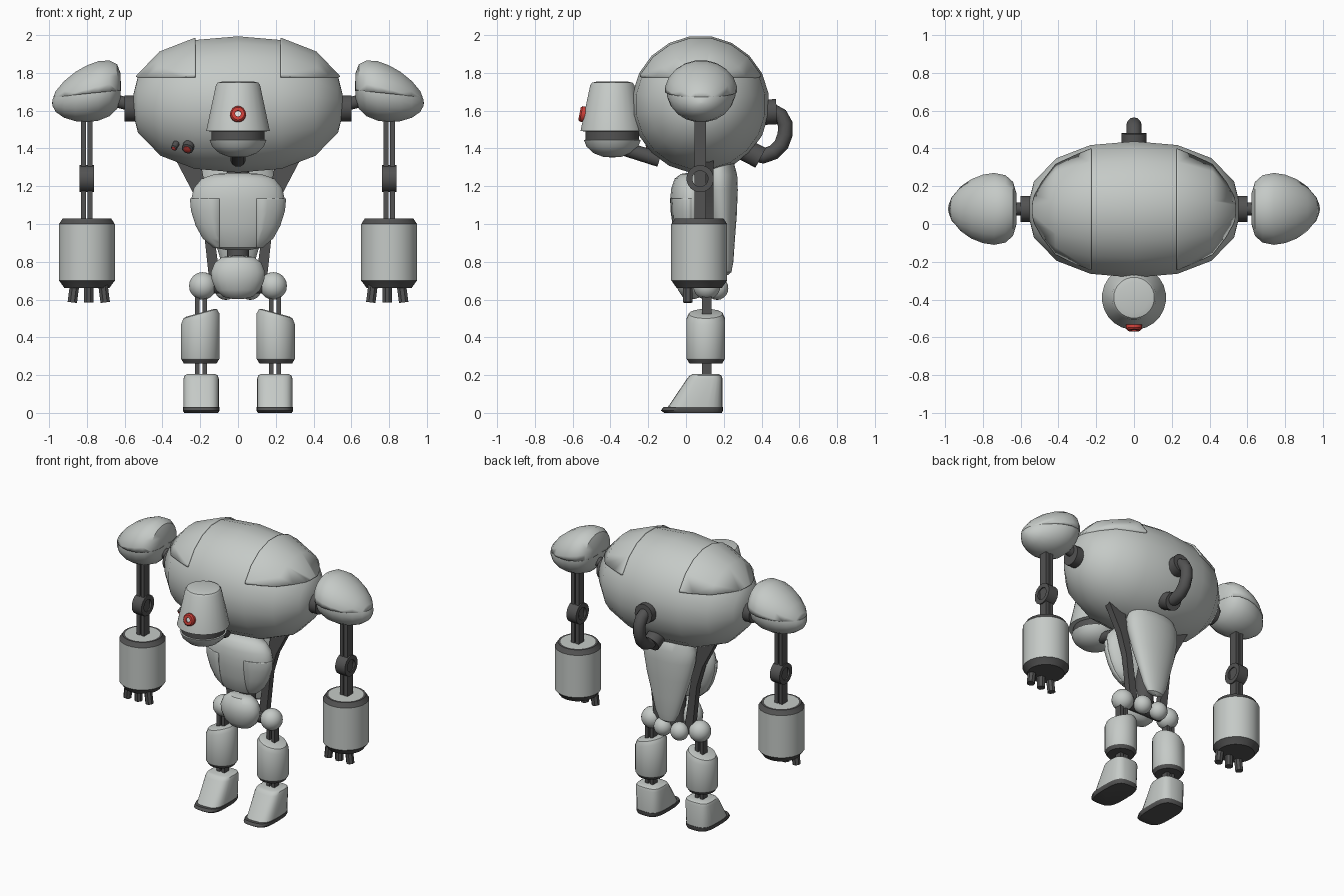
import bpy, bmesh, math
from mathutils import Vector, Matrix

if "Cube" in bpy.data.objects:
    bpy.data.objects.remove(bpy.data.objects["Cube"])


def material(name, rgb):
    m = bpy.data.materials.new(name)
    m.diffuse_color = (*rgb, 1)
    m.use_nodes = True
    m.node_tree.nodes["Principled BSDF"].inputs["Base Color"].default_value = m.diffuse_color
    return m


LIGHT = material("light_grey", (0.56, 0.59, 0.57))
DARK = material("dark_grey", (0.085, 0.085, 0.085))
RED = material("red", (0.62, 0.05, 0.04))
WHITE = material("white", (0.85, 0.85, 0.85))


def finish(name, bm, mats, rule=None, both=False, angle=35, shell=0):
    """Turn a bmesh into an object; rule(face centre, normal) picks the colour."""
    me = bpy.data.meshes.new(name)
    for f in bm.faces:
        f.smooth = True
        if rule:
            f.material_index = int(rule(f.calc_center_median(), f.normal))
    bm.to_mesh(me)
    bm.free()
    for m in mats:
        me.materials.append(m)
    me.set_sharp_from_angle(angle=math.radians(angle))
    ob = bpy.data.objects.new(name, me)
    bpy.context.collection.objects.link(ob)
    if shell:
        mod = ob.modifiers.new("shell", 'SOLIDIFY')
        mod.thickness, mod.offset = shell, -1
    if both:
        mod = ob.modifiers.new("mirror", 'MIRROR')
        mod.use_mirror_merge = False
    return ob


def skin(bm, rings, closed=False):
    """Bridge rings of equal length and cap the ends."""
    rows = [[bm.verts.new(p) for p in r] for r in rings]
    n = len(rows[0])
    pairs = list(zip(rows, rows[1:])) + ([(rows[-1], rows[0])] if closed else [])
    for a, b in pairs:
        for i in range(n):
            j = (i + 1) % n
            bm.faces.new((a[i], a[j], b[j], b[i]))
    if not closed:
        bm.faces.new(rows[0][::-1])
        bm.faces.new(rows[-1])
    bmesh.ops.remove_doubles(bm, verts=bm.verts, dist=1e-5)
    bmesh.ops.recalc_face_normals(bm, faces=bm.faces)


def lathe(name, prof, at, axis=(0, 0, 1), n=20, mats=(LIGHT,), rule=None, scale=(1, 1, 1),
          both=False, cuts=(), warp=None, closed=False, shell=0, angle=35):
    """Revolve (radius, height) points; cuts are (point, normal) planes, keeping the normal side."""
    q = Vector(axis).to_track_quat('Z', 'Y')
    at = Vector(at)
    rings = []
    for r, h in prof:
        r = max(r, 0.0005)
        ring = []
        for i in range(n):
            t = 2 * math.pi * (i + 0.5) / n
            v = q @ Vector((r * math.cos(t), r * math.sin(t), h))
            v = Vector([a * b for a, b in zip(v, scale)]) + at
            ring.append(warp(v) if warp else v)
        rings.append(ring)
    bm = bmesh.new()
    skin(bm, rings, closed)
    for co, no in cuts:
        bmesh.ops.bisect_plane(bm, geom=bm.verts[:] + bm.edges[:] + bm.faces[:],
                               plane_co=co, plane_no=no, clear_inner=True)
    bm.normal_update()
    return finish(name, bm, mats, rule, both, angle, shell)


def ball(name, at, radii, n=20, **kw):
    prof = [(math.cos(t), math.sin(t)) for t in [math.pi * (k / 10 - 0.5) for k in range(11)]]
    return lathe(name, prof, at, n=n, scale=radii, **kw)


def rod(name, a, b, r, n=12, mats=(DARK,), both=False):
    d = Vector(b) - Vector(a)
    return lathe(name, [(r, 0), (r, d.length)], a, d, n, mats, both=both)


def box(name, lo, hi, mat=DARK, both=True):
    bm = bmesh.new()
    c = [(a + b) / 2 for a, b in zip(lo, hi)]
    s = [b - a for a, b in zip(lo, hi)]
    bmesh.ops.create_cube(bm, size=1, matrix=Matrix.Translation(c) @ Matrix.Diagonal((*s, 1)))
    return finish(name, bm, (mat,), both=both)


# Body barrel with raised shoulder plates
half = [(0.365, 0), (0.345, 0.23), (0.275, 0.41), (0.15, 0.53), (0.06, 0.552), (0, 0.555)]
barrel = [(r, -x) for r, x in half[:0:-1]] + half
BODY = (0, 0.077, 1.633)
lathe("body", barrel, BODY, (1, 0, 0))
lathe("body_plate", [(r * 1.03, x * 1.015) for r, x in barrel], BODY, (1, 0, 0), both=True, shell=0.02,
      cuts=[((0.225, 0, 0), (1, 0, -0.08 * 0)), ((0, 0, 1.78), (0, 0, 1))])

# Body indicator lamps
for x, z, r, y in ((-0.265, 1.405, 0.031, -0.185), (-0.335, 1.41, 0.017, -0.165)):
    d = Vector((x * 0.35, y - 0.077, z - 1.633)).normalized()
    p = Vector((x, y, z))
    lathe("lamp_rim", [(r, -0.03), (r, 0.012), (r * 0.7, 0.016)], p, d, 16, (DARK,))
    lathe("lamp", [(r * 0.65, 0), (r * 0.65, 0.018), (r * 0.3, 0.022)], p, d, 12, (RED,))

# Head, mouth, jaw, neck
HEAD = (0, -0.39, 0)
lathe("head", [(0.14, 1.49), (0.17, 1.492), (0.118, 1.735), (0.108, 1.748), (0.08, 1.755)], HEAD, n=24)
lathe("mouth", [(0.142, 1.43), (0.142, 1.492)], HEAD, n=24, mats=(DARK,))
lathe("jaw", [(0, 1.352), (0.05, 1.356), (0.1, 1.375), (0.138, 1.41), (0.152, 1.445), (0.14, 1.447)], HEAD, n=24)
rod("neck", (0, -0.36, 1.41), (0, -0.14, 1.34), 0.04)

# Eye
EYE = (0, -0.54, 1.58)
eye_dir = (0, -1, 0.2)
lathe("eye_ring", [(0.042, -0.02), (0.042, 0.015), (0.034, 0.024), (0.016, 0.024), (0.016, -0.02)],
      EYE, eye_dir, 20, (RED,), closed=True)
lathe("eye_light", [(0.0165, -0.01), (0.0165, 0.016)], EYE, eye_dir, 12, (WHITE,))

# Back hose, swept tube with collars
path = [Vector((0, y, z)) for y, z in ((0.40, 1.60), (0.46, 1.597), (0.50, 1.575), (0.525, 1.53), (0.525, 1.475),
                                       (0.505, 1.42), (0.465, 1.38), (0.41, 1.36), (0.34, 1.375))]
rings = []
for i, p in enumerate(path):
    t = (path[min(i + 1, 8)] - path[max(i - 1, 0)]).normalized()
    side = t.cross(Vector((1, 0, 0)))
    rings.append([p + 0.04 * (math.cos(a) * Vector((1, 0, 0)) + math.sin(a) * side)
                  for a in [2 * math.pi * k / 12 for k in range(12)]])
bm = bmesh.new()
skin(bm, rings)
finish("back_hose", bm, (DARK,), angle=50)
rod("hose_collar_top", (0, 0.39, 1.59), (0, 0.48, 1.595), 0.068, 16)
rod("hose_collar_bottom", (0, 0.30, 1.40), (0, 0.395, 1.35), 0.06, 16)

# Shoulder mounts and egg-shaped shoulders
rod("shoulder_mount", (0.53, 0.08, 1.612), (0.60, 0.08, 1.612), 0.07, 16, both=True)
rod("shoulder_axle", (0.58, 0.08, 1.635), (0.68, 0.08, 1.66), 0.035, both=True)
egg = [(0, 0.62), (0.08, 0.622), (0.14, 0.64), (0.175, 0.68), (0.187, 0.74), (0.178, 0.80), (0.155, 0.86),
       (0.115, 0.92), (0.065, 0.965), (0.02, 0.982), (0, 0.984)]


def droop(v):
    return Vector((v.x, v.y, v.z - 0.24 * (v.x - 0.74)))


lathe("shoulder", egg, (0, 0.08, 1.70), (1, 0, 0), scale=(1, 0.98, 0.83), both=True, warp=droop)
lathe("shoulder_plate", [(r * 1.03, x) for r, x in egg], (0, 0.08, 1.702), (1, 0, 0), scale=(1, 1, 0.84),
      both=True, warp=droop, shell=0.015, cuts=[((0.8, 0, 1.69), (0.1, 0, 1))])

# Arms: twin bars, elbow ring, forearm drum, fingers
for x in (0.783, 0.817):
    box("arm_bar", (x - 0.013, 0.045, 1.0), (x + 0.013, 0.105, 1.62))
lathe("elbow_ring", [(0.072, -0.038), (0.072, 0.038), (0.042, 0.038), (0.042, -0.038)], (0.8, 0.075, 1.24),
      (1, 0, 0), 20, (DARK,), closed=True, both=True)
lathe("forearm", [(0.12, 0.66), (0.145, 0.695), (0.15, 0.70), (0.15, 1.0), (0.147, 1.003), (0.13, 1.03),
                  (0.115, 1.03)], (0.8, 0.07, 0), n=20, mats=(LIGHT, DARK), both=True,
      rule=lambda c, d: c.z < 0.698 or (c.z > 1.001 and (Vector((c.x - 0.8, c.y - 0.07)).length > 0.05)))
for x, lean in ((0.715, -0.012), (0.79, 0), (0.865, 0.012)):
    rod("finger", (x, 0.01, 0.68), (x + lean, 0.01, 0.585), 0.027, 8, both=True)

# Chest with raised side panels, back plate
chest = [(0.06, 0.862), (0.13, 0.875), (0.185, 0.925), (0.22, 0.99), (0.245, 1.07), (0.25, 1.13), (0.236, 1.19),
         (0.195, 1.24), (0.12, 1.265), (0.04, 1.27)]
lathe("chest", chest, (0, 0.025, 0), scale=(1, 0.44, 1), n=24)
lathe("chest_panel", [(r * 1.025, z) for r, z in chest], (0, 0.025, 0), scale=(1, 0.455, 1), n=24, both=True,
      shell=0.01, cuts=[((0.1, 0, 0), (1, 0, 0)), ((0, 0, 1.135), (0, 0, -1)), ((0, 0.03, 0), (0, -1, 0))])
back = [(0.02, 0.73), (0.06, 0.745), (0.09, 0.80), (0.125, 0.92), (0.165, 1.05), (0.195, 1.18), (0.2, 1.26),
        (0.17, 1.33), (0.08, 1.37)]
lathe("back_plate", back, (0, 0.18, 0), scale=(1, 0.48, 1), n=24,
      warp=lambda v: Vector((v.x, v.y + 0.07 * (1.2 - v.z), v.z)))

# Tapered torso struts and inner spine
bm = bmesh.new()
skin(bm, [[(x, y, z) for x, y in ((a, 0.1), (b, 0.1), (b, 0.145), (a, 0.145))]
          for z, a, b in ((0.68, 0.09, 0.15), (1.0, 0.135, 0.185), (1.15, 0.165, 0.23), (1.34, 0.2, 0.33))])
finish("torso_strut", bm, (DARK,), both=True)
rod("spine", (0, 0.1, 0.68), (0, 0.1, 1.3), 0.06)

# Pelvis and hips
lathe("pelvis", [(0.03, 0.603), (0.08, 0.615), (0.118, 0.65), (0.14, 0.70), (0.145, 0.745), (0.125, 0.795),
                 (0.085, 0.825), (0.03, 0.832)], (0, 0.03, 0), scale=(1, 0.62, 1))
ball("pelvis_pod", (0.065, 0.165, 0.66), (0.062, 0.06, 0.062), n=16, both=True)
rod("hip_axle", (-0.18, 0.11, 0.67), (0.18, 0.11, 0.67), 0.04)
ball("hip_ball", (0.187, 0.11, 0.672), (0.073, 0.073, 0.073), both=True)

# Legs
for x in (0.177, 0.215):
    box("leg_bar", (x - 0.012, 0.085, 0.18), (x + 0.012, 0.135, 0.64))
lathe("shin", [(0.088, 0.262), (0.102, 0.285), (0.104, 0.29), (0.104, 0.495), (0.09, 0.525), (0.075, 0.53)],
      (0.2, 0.105, 0), mats=(LIGHT, DARK), rule=lambda c, d: c.z < 0.286, both=True,
      warp=lambda v: v + Vector((0, 0, -0.28 * (v.x - 0.2) if v.z > 0.4 else 0)))


# Feet and soles, lofted from rounded outlines
def loft(name, rows, mat):
    rings = []
    for z, y0, y1, w in rows:
        ring = []
        for k in range(24):
            a = 2 * math.pi * k / 24
            c, s = math.cos(a), math.sin(a)
            p = 0.6
            ring.append((0.195 + w * math.copysign(abs(c) ** p, c),
                         (y0 + y1) / 2 + (y1 - y0) / 2 * math.copysign(abs(s) ** p, s), z))
        rings.append(ring)
    bm = bmesh.new()
    skin(bm, rings)
    finish(name, bm, (mat,), both=True)


loft("foot", [(0.025, -0.1, 0.193, 0.094), (0.18, 0.005, 0.193, 0.094), (0.198, 0.02, 0.188, 0.088),
              (0.205, 0.035, 0.175, 0.075)], LIGHT)
loft("sole", [(0, -0.115, 0.19, 0.09), (0.012, -0.133, 0.196, 0.097), (0.03, -0.12, 0.196, 0.097)], DARK)
